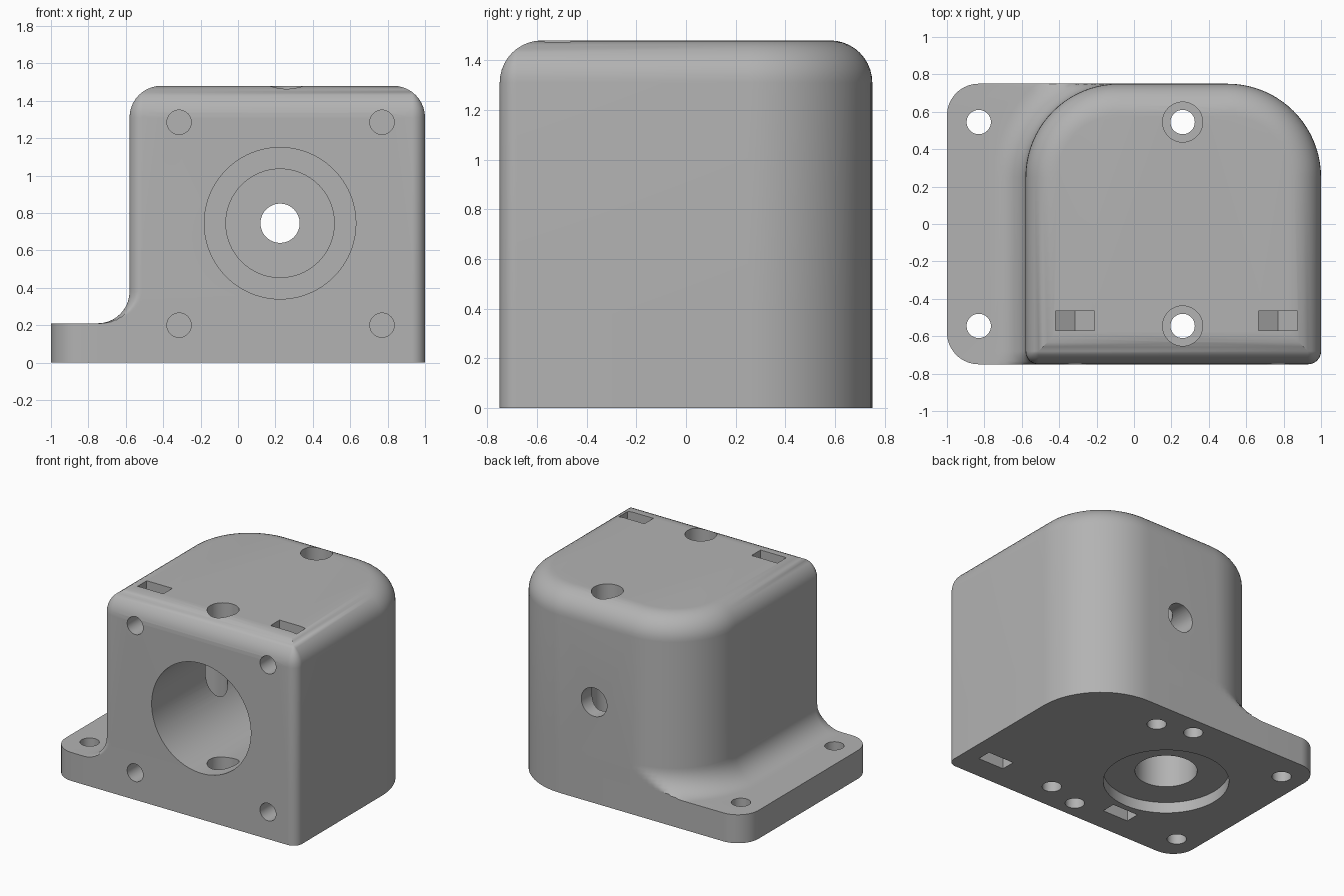
import bpy, bmesh, math
from mathutils import Vector, Matrix

cube = bpy.data.objects.get("Cube")
if cube:
    bpy.data.objects.remove(cube, do_unlink=True)

X0, X1, Y, TOP, PLATE, R = -0.58, 1.0, 0.75, 1.48, 0.21, 0.17

grey = bpy.data.materials.new("plain_grey")
grey.use_nodes = True
colour = (0.45, 0.45, 0.45, 1)
grey.diffuse_color = colour
grey.node_tree.nodes["Principled BSDF"].inputs["Base Color"].default_value = colour


def make(name, bm):
    bmesh.ops.remove_doubles(bm, verts=bm.verts, dist=1e-4)
    bmesh.ops.recalc_face_normals(bm, faces=bm.faces)
    mesh = bpy.data.meshes.new(name)
    bm.to_mesh(mesh)
    bm.free()
    mesh.materials.append(grey)
    obj = bpy.data.objects.new(name, mesh)
    bpy.context.collection.objects.link(obj)
    return obj


def loft(name, rings):
    bm = bmesh.new()
    loops = [[bm.verts.new(p) for p in ring] for ring in rings]
    n = len(loops[0])
    for a, b in zip(loops, loops[1:]):
        for i in range(n):
            j = (i + 1) % n
            bm.faces.new((a[i], a[j], b[j], b[i]))
    bm.faces.new(loops[0][::-1])
    bm.faces.new(loops[-1])
    return make(name, bm)


def outline(x0, x1, radii, inset, z, n=20):
    """Rounded rectangle; only the left corners follow a negative inset."""
    pts = []
    corners = ((1, 1), (-1, 1), (-1, -1), (1, -1))
    for k, ((sx, sy), r) in enumerate(zip(corners, radii)):
        d = max(inset, 0) if sx > 0 else inset
        c = Vector(((x1 if sx > 0 else x0) - sx * r, sy * (Y - r)))
        c -= Vector((sx, sy)) * max(d - r, 0)
        for i in range(n + 1):
            a = math.pi / 2 * (k + i / n)
            p = c + max(r - d, 0) * Vector((math.cos(a), math.sin(a)))
            pts.append((p.x, max(-Y, min(Y, p.y)), z))
    return pts


def apply_boolean(target, tool, operation):
    mod = target.modifiers.new("cut", 'BOOLEAN')
    mod.operation, mod.solver, mod.object = operation, 'EXACT', tool
    bpy.context.view_layer.objects.active = target
    bpy.ops.object.modifier_apply(modifier=mod.name)
    bpy.data.objects.remove(tool, do_unlink=True)


def drill(x, c, r, start, end, axis='Z', sides=48):
    """Round or hexagonal cut at (x, y) along z, or at (x, z) along y."""
    bm = bmesh.new()
    bmesh.ops.create_cone(bm, cap_ends=True, segments=sides, radius1=r, radius2=r, depth=end - start)
    mid = (start + end) / 2
    if axis == 'Y':
        bmesh.ops.rotate(bm, verts=bm.verts, matrix=Matrix.Rotation(math.pi / 2, 3, 'X'))
        place = (x, mid, c)
    else:
        place = (x, c, mid)
    bmesh.ops.translate(bm, verts=bm.verts, vec=place)
    apply_boolean(housing, make("cutter", bm), 'DIFFERENCE')


# Housing block with a flared foot on the left and a rounded top edge
body = (0.5, 0.5, 0.07, 0.07)
STEPS = 10
rings = [outline(X0, X1, body, -R, 0)]
for i in range(STEPS + 1):
    a = math.pi / 2 * i / STEPS
    rings.append(outline(X0, X1, body, -R * (1 - math.sin(a)), PLATE + R * (1 - math.cos(a))))
for i in range(STEPS + 1):
    a = math.pi / 2 * i / STEPS
    rings.append(outline(X0, X1, body, R * (1 - math.cos(a)), TOP - R + R * math.sin(a)))
housing = loft("gearbox_housing", rings)

# Mounting flange
flange_radii = (0.05, R, R, 0.05)
flange = loft("flange", [outline(-1, 0.2, flange_radii, 0, z) for z in (0, PLATE)])
apply_boolean(housing, flange, 'UNION')

# Stepped motor bore through to the back
drill(0.225, 0.745, 0.405, -0.9, 0.25, 'Y', 96)
drill(0.225, 0.745, 0.29, 0.2, 0.4, 'Y', 64)
drill(0.225, 0.745, 0.105, 0.3, 0.9, 'Y')

# Upright shaft cavity, bearing seat and collar recess underneath
drill(-0.28, 0, 0.16, 0.3, 1.2)
drill(-0.28, 0, 0.208, -0.1, 0.4, sides=64)
drill(-0.28, 0, 0.42, -0.1, 0.08, sides=96)

# Vertical screw holes, counterbores, and blind holes underneath
for s in (-1, 1):
    y = s * 0.545
    drill(-0.83, y, 0.065, -0.1, 0.4)
    drill(-0.83, y, 0.107, PLATE + 0.002, 0.5)
    drill(0.26, y, 0.065, -0.1, 0.4)
    drill(0.26, y, 0.107, PLATE, 1.6)
    drill(0, s * 0.615, 0.065, -0.1, 0.3)

# Front screw holes with hexagonal nut slots open to the top or bottom
for x in (-0.315, 0.77):
    for z, s in ((0.2, -1), (1.285, 1)):
        drill(x, z, 0.065, -0.9, -0.35, 'Y')
        half = 0.105
        profile = [(-half, s * 0.4), (-half, -s * 0.06), (0, -s * 0.121), (half, -s * 0.06), (half, s * 0.4)]
        slot = loft("slot", [[(x + px, y, z + pz) for px, pz in profile] for y in (-0.57, -0.465)])
        apply_boolean(housing, slot, 'DIFFERENCE')

# Smooth curved surfaces, crisp edges
bpy.ops.object.select_all(action='DESELECT')
housing.select_set(True)
bpy.context.view_layer.objects.active = housing
bpy.ops.object.shade_smooth_by_angle(angle=math.radians(30))
